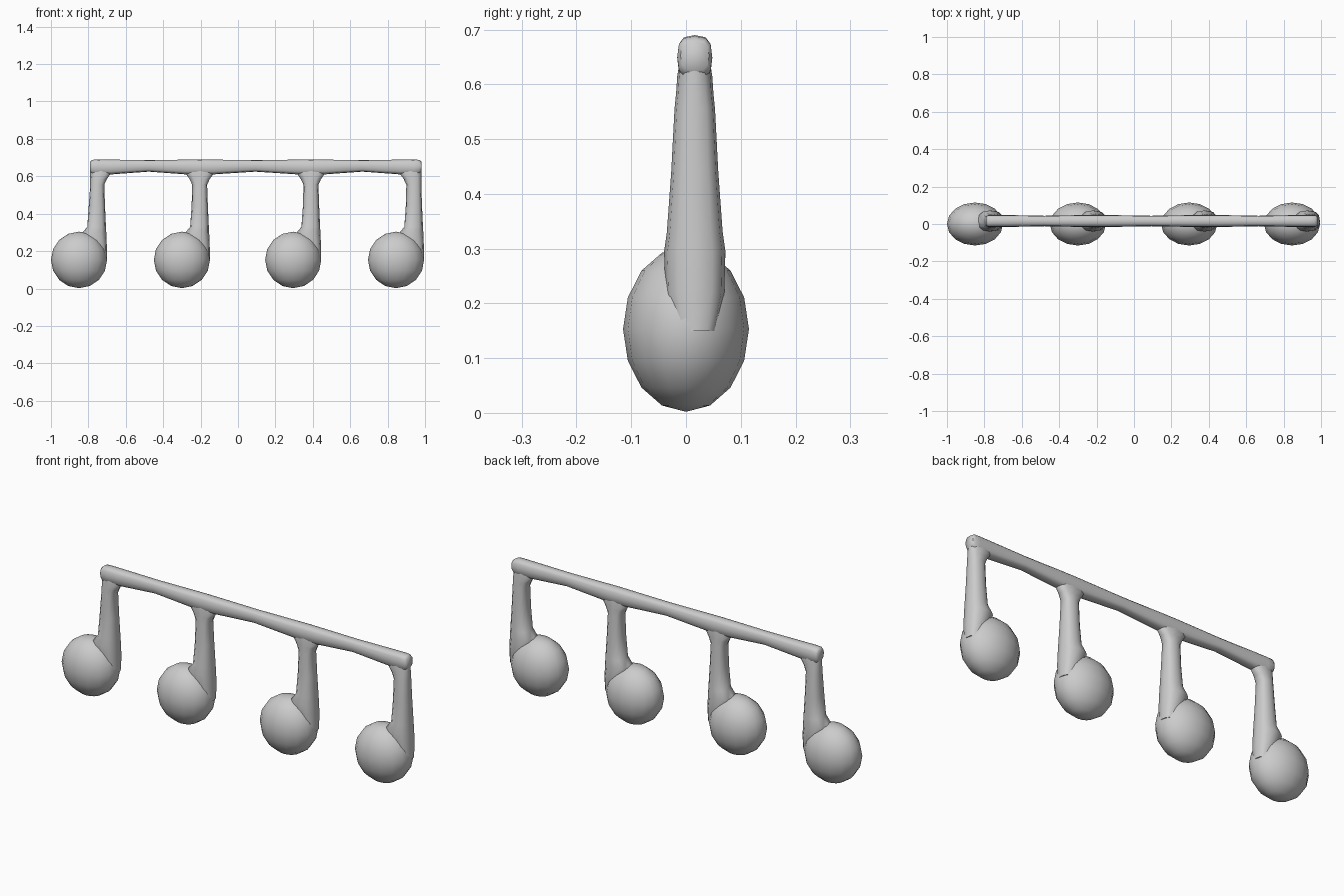
import bpy, bmesh
from math import sin, cos, pi, copysign

if "Cube" in bpy.data.objects:
    bpy.data.objects.remove(bpy.data.objects["Cube"])

SIDES = 12
DEPTH_Y = 0.016   # stems and beam sit slightly behind the heads' centre


def rounded(t, power):
    """Point on a unit rounded square (superellipse)."""
    c, s = cos(t), sin(t)
    return copysign(abs(c) ** power, c), copysign(abs(s) ** power, s)


def finish(bm, name, angle=60):
    bmesh.ops.recalc_face_normals(bm, faces=bm.faces)
    mesh = bpy.data.meshes.new(name)
    bm.to_mesh(mesh)
    bm.free()
    obj = bpy.data.objects.new(name, mesh)
    bpy.context.collection.objects.link(obj)
    bpy.ops.object.select_all(action='DESELECT')
    obj.select_set(True)
    bpy.context.view_layer.objects.active = obj
    bpy.ops.object.shade_smooth_by_angle(angle=angle * pi / 180)
    return obj


def loft(name, rings):
    """Skin a capped tube through rings of equal point counts."""
    bm = bmesh.new()
    loops = [[bm.verts.new(p) for p in ring] for ring in rings]
    for a, b in zip(loops, loops[1:]):
        for i in range(SIDES):
            j = (i + 1) % SIDES
            bm.faces.new((a[i], a[j], b[j], b[i]))
    bm.faces.new(loops[0])
    bm.faces.new(loops[-1])
    return finish(bm, name)


def stem_ring(x0, z, left, right, ry):
    cx, rx = x0 + (left + right) / 2, (right - left) / 2
    pts = [rounded(2 * pi * i / SIDES, 0.8) for i in range(SIDES)]
    return [(cx + rx * u, DEPTH_Y + ry * v, z) for u, v in pts]


def beam_ring(x, bottom, top, ry):
    cz, rz = (bottom + top) / 2, (top - bottom) / 2
    pts = [rounded(2 * pi * i / SIDES, 0.7) for i in range(SIDES)]
    return [(x, DEPTH_Y + ry * u, cz + rz * v) for u, v in pts]


heads = [-0.85, -0.30, 0.295, 0.845]
for n, x in enumerate(heads):
    # Note head: flattened sphere
    bm = bmesh.new()
    bmesh.ops.create_uvsphere(bm, u_segments=16, v_segments=8, radius=1)
    bmesh.ops.scale(bm, vec=(0.15, 0.115, 0.151), verts=bm.verts)
    bmesh.ops.translate(bm, vec=(x, 0, 0.153), verts=bm.verts)
    finish(bm, f"note_head_{n + 1}", 80)

    # Stem: tapered, flared at the head and into the beam
    fl = 0.0 if n == 0 else 0.035
    fr = 0.0 if n == 3 else 0.035
    left_top = 0.06 if n == 0 else 0.055
    loft(f"stem_{n + 1}", [stem_ring(x, *r) for r in (
        (0.15, 0.07, 0.149, 0.04),
        (0.22, 0.05, 0.149, 0.054),
        (0.295, 0.015, 0.146, 0.056),
        (0.33, 0.044, 0.144, 0.051),
        (0.44, 0.052, 0.139, 0.043),
        (0.555, left_top, 0.135, 0.037),
        (0.585, left_top - fl * 0.4, 0.135 + fr * 0.4, 0.034),
        (0.615, left_top - fl, 0.135 + fr, 0.032),
        (0.64, left_top - fl, 0.135 + fr, 0.028))])

# Beam: slightly thinner in the middle of each span
stations = [(-0.79, 0.625, 0.68, 0.026), (-0.78, 0.612, 0.688, 0.032)]
joints = [-0.75, -0.205, 0.39, 0.94]
for a, b in zip(joints, joints[1:]):
    stations += [(a, 0.606, 0.69, 0.032), (a + 0.07, 0.61, 0.689, 0.032),
                 ((a + b) / 2, 0.625, 0.687, 0.028),
                 (b - 0.07, 0.61, 0.689, 0.032)]
stations += [(0.94, 0.606, 0.69, 0.032), (0.968, 0.612, 0.688, 0.032),
             (0.98, 0.625, 0.68, 0.026)]
loft("beam", [beam_ring(*s) for s in stations])
